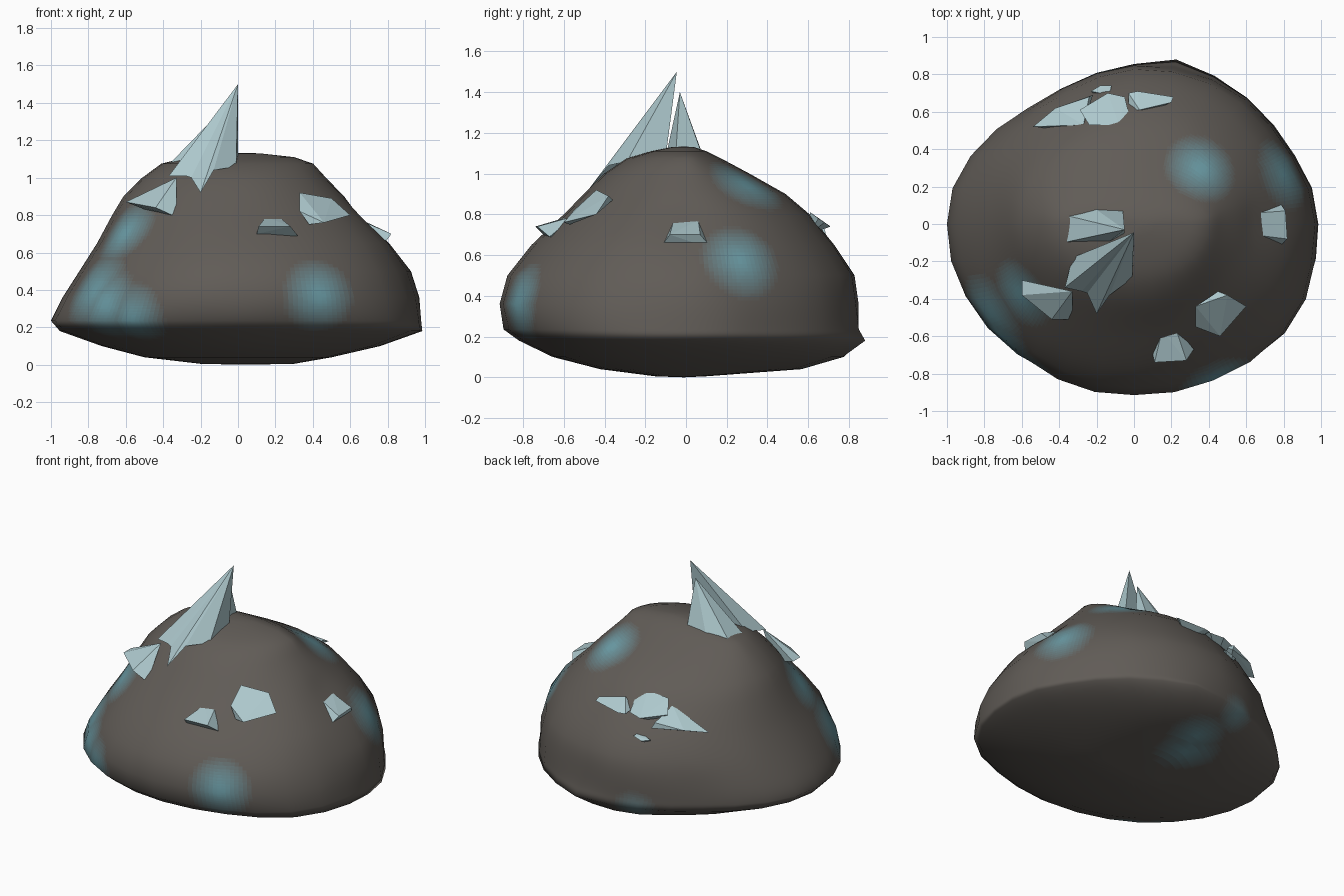
import bpy, bmesh, math, random
from mathutils import Vector

if "Cube" in bpy.data.objects:
    bpy.data.objects.remove(bpy.data.objects["Cube"])

random.seed(4)


def material(name, rgb):
    m = bpy.data.materials.new(name)
    m.diffuse_color = (*rgb, 1)
    m.use_nodes = True
    m.node_tree.nodes["Principled BSDF"].inputs["Base Color"].default_value = m.diffuse_color
    return m


def add_object(name, bm, mats):
    bmesh.ops.recalc_face_normals(bm, faces=bm.faces)
    me = bpy.data.meshes.new(name)
    bm.to_mesh(me)
    bm.free()
    ob = bpy.data.objects.new(name, me)
    bpy.context.collection.objects.link(ob)
    for m in mats:
        me.materials.append(m)
    return ob


# Colours: rock fading to frost in steps, plus pale ice
LEVELS = 24
STONE, FROST = Vector((.118, .106, .094)), Vector((.15, .34, .39))
rock_mats = [material(f"rock_{i}", STONE.lerp(FROST, i / (LEVELS - 1))) for i in range(LEVELS)]
ice = material("ice", (.42, .58, .61))

# Boulder rings: z, left x, right x, front y, back y
RINGS = [
    (.005, -.2, .3, -.15, .1), (.04, -.5, .5, -.42, .58), (.10, -.73, .76, -.65, .79),
    (.18, -.95, .985, -.82, .875), (.235, -1.0, .98, -.89, .865), (.36, -.935, .965, -.915, .86),
    (.50, -.845, .92, -.875, .835), (.65, -.75, .83, -.755, .74), (.80, -.67, .68, -.60, .62),
    (.90, -.61, .57, -.50, .49), (1.0, -.51, .47, -.40, .31), (1.075, -.41, .40, -.29, .17),
    (1.11, -.27, .30, -.17, .1), (1.13, -.05, .12, -.07, .04)]
# Dents and bulges: angle, width, height, height spread, amount
DENTS = [(124, 30, .15, .5, -.09), (322, 20, .15, .5, .05), (75, 9, .17, .05, .04),
         (32, 20, .25, .45, -.04), (0, 14, .75, .1, -.08), (110, 30, .76, .12, -.04)]
SEG = 28


def shape(angle, z):
    f = 1
    for a, w, h, s, k in DENTS:
        d = (angle - a + 180) % 360 - 180
        f += k * math.exp(-(d / w) ** 2 - ((z - h) / s) ** 2)
    return f


bm = bmesh.new()
loops = []
for z, x0, x1, y0, y1 in RINGS:
    loop = []
    for i in range(SEG):
        deg = 360 * i / SEG
        c, s = math.cos(math.radians(deg)), math.sin(math.radians(deg))
        f = shape(deg, z) * (1.003 + random.uniform(-.004, .004))
        loop.append(bm.verts.new((max(-1, min(1, (x1 if c > 0 else -x0) * c * f)),
                                  (y1 if s > 0 else -y0) * s * f, z)))
    loops.append(loop)
for a, b in zip(loops, loops[1:]):
    for i in range(SEG):
        j = (i + 1) % SEG
        bm.faces.new((a[i], a[j], b[j], b[i]))
for loop, z in ((loops[0], 0), (loops[-1], 1.133)):
    pole = bm.verts.new((.03, -.01, z))
    for i in range(SEG):
        bm.faces.new((loop[i], loop[(i + 1) % SEG], pole))
rock = add_object("boulder", bm, rock_mats)


# Faceted outline, shaded with the normals of the rounded version
def subdivided(kind):
    mod = rock.modifiers.new("subdivide", 'SUBSURF')
    mod.levels, mod.subdivision_type = 3, kind
    dg = bpy.context.evaluated_depsgraph_get()
    me = bpy.data.meshes.new_from_object(rock.evaluated_get(dg))
    rock.modifiers.clear()
    return me


rounded, faceted = subdivided('CATMULL_CLARK'), subdivided('SIMPLE')
rock.data = faceted

# Frost patches: centre, radius, strength
PATCHES = [((.43, -.81, .37), .21, 1), ((-.80, -.50, .42), .25, 1), ((-.70, -.60, .32), .22, 1),
           ((-.56, -.72, .25), .2, .95), ((-.60, -.37, .70), .21, 1), ((.36, .30, .95), .21, 1),
           ((.78, .26, .56), .21, 1), ((-.08, .42, .03), .22, .8), ((-.02, .58, .04), .2, .8),
           ((-.18, .82, .14), .16, .6)]
for p in faceted.polygons:
    p.use_smooth = True
    t = max(k * max(0, 1 - (p.center - Vector(c)).length / r) for c, r, k in PATCHES)
    p.material_index = round(min(1, t * 1.15) * (LEVELS - 1))
faceted.normals_split_custom_set_from_vertices([v.normal[:] for v in rounded.vertices])
bpy.data.meshes.remove(rounded)


# Ice spikes: base outline fanned up to a tip
def spike(name, tip, base):
    bm = bmesh.new()
    top = bm.verts.new(tip)
    vs = [bm.verts.new(p) for p in base]
    for i, v in enumerate(vs):
        bm.faces.new((v, vs[(i + 1) % len(vs)], top))
    add_object(name, bm, [ice])


spike("large_ice_spike", (0, -.045, 1.5),
      [(-.33, -.18, 1.05), (-.37, -.34, 1.01), (-.28, -.36, 1.01), (-.25, -.37, 1.0),
       (-.20, -.48, .92), (-.13, -.38, 1.04), (-.01, -.29, 1.06), (0, -.10, 1.08)])
spike("small_ice_spike", (-.05, -.03, 1.4),
      [(-.38, .05, 1.05), (-.22, .09, 1.07), (-.06, .08, 1.09), (-.05, -.05, 1.1),
       (-.14, -.10, 1.08), (-.38, -.10, 1.06)])


# Ice chunks: faceted hulls half sunk in the rock
def chunk(name, points):
    bm = bmesh.new()
    for p in points:
        bm.verts.new(p)
    out = bmesh.ops.convex_hull(bm, input=bm.verts)
    bmesh.ops.delete(bm, geom=list({v for v in out["geom_interior"] + out["geom_unused"]
                                    if isinstance(v, bmesh.types.BMVert)}), context='VERTS')
    add_object(name, bm, [ice])


chunk("left_ice_chunk", [(-.60, -.30, .87), (-.60, -.38, .87), (-.33, -.36, 1.0),
                         (-.33, -.51, .79), (-.44, -.51, .84), (-.42, -.35, .8)])
chunk("front_right_ice_chunk", [(.33, -.44, .92), (.45, -.36, .87), (.50, -.38, .89),
                                (.60, -.44, .80), (.46, -.60, .76), (.33, -.55, .82),
                                (.38, -.57, .75)])
chunk("front_ice_chunk", [(.10, -.70, .70), (.32, -.67, .69), (.11, -.74, .74),
                          (.28, -.73, .74), (.15, -.57, .79), (.22, -.55, .79), (.2, -.6, .67)])
chunk("right_ice_chunk", [(.77, -.13, .63), (.77, .13, .63), (.82, -.08, .70),
                          (.81, .07, .70), (.66, -.06, .77), (.67, .06, .77), (.7, 0, .62)])
chunk("back_ice_chunk", [(-.03, .61, .75), (.03, .61, .81), (.20, .65, .78), (.21, .68, .76),
                         (.02, .71, .74), (-.03, .70, .74), (.08, .6, .7)])
chunk("back_middle_ice_chunk", [(-.29, .61, .77), (-.24, .53, .84), (-.08, .53, .85),
                                (-.03, .60, .80), (-.05, .68, .75), (-.14, .70, .74),
                                (-.2, .55, .68)])
chunk("back_left_ice_chunk", [(-.54, .52, .68), (-.42, .62, .70), (-.24, .68, .73),
                              (-.22, .69, .69), (-.27, .53, .80), (-.35, .5, .65)])
chunk("ice_sliver", [(-.23, .71, .62), (-.18, .74, .61), (-.12, .74, .63), (-.13, .69, .64),
                     (-.2, .68, .58)])
